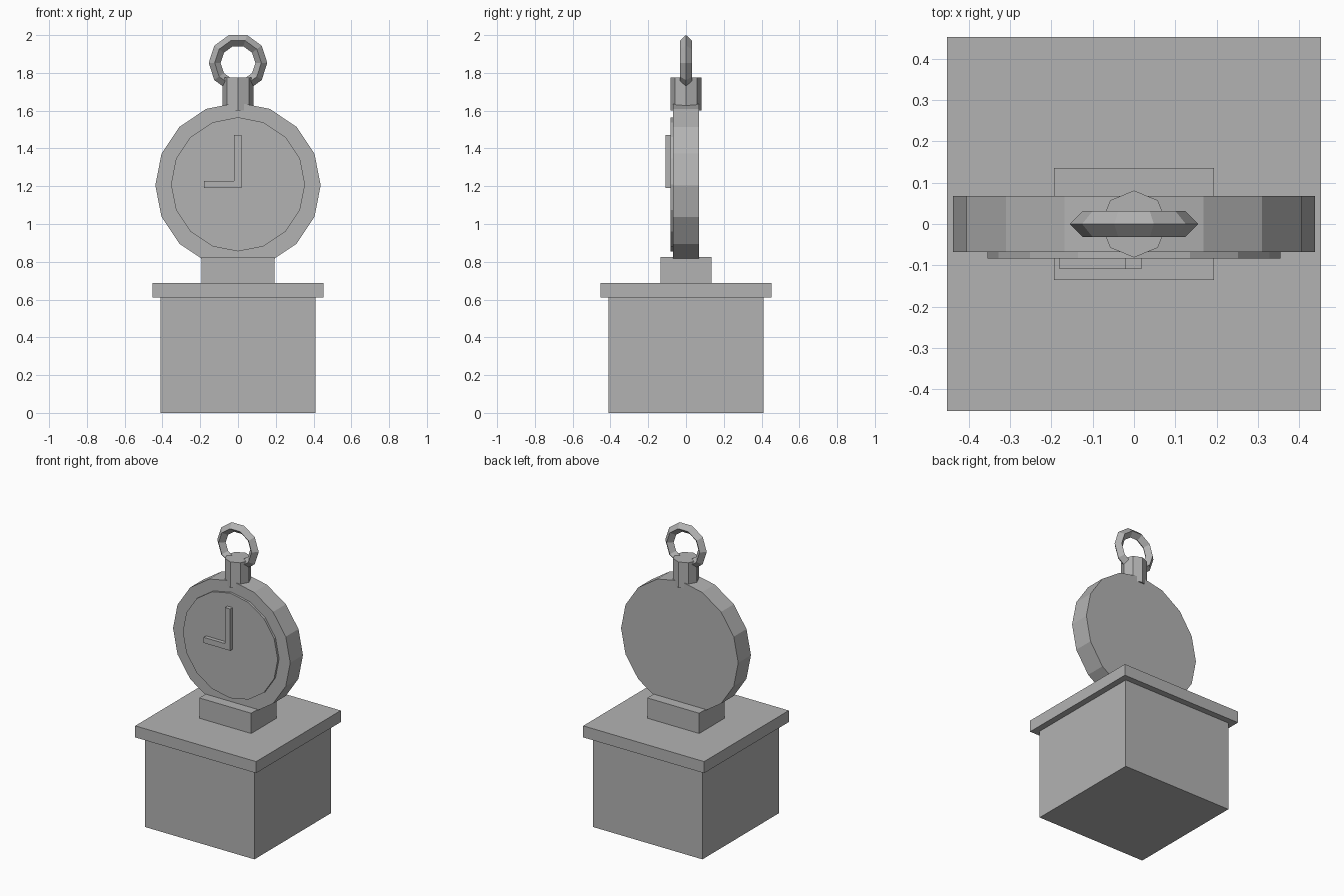
import bpy
from math import pi, cos, sin

cube = bpy.data.objects.get("Cube")
if cube:
    bpy.data.objects.remove(cube, do_unlink=True)

stone = bpy.data.materials.new("plain grey")
stone.use_nodes = True
grey = (0.45, 0.45, 0.45, 1)
stone.diffuse_color = grey
stone.node_tree.nodes["Principled BSDF"].inputs["Base Color"].default_value = grey


def finish(name):
    ob = bpy.context.object
    ob.name = ob.data.name = name
    ob.data.materials.clear()
    ob.data.materials.append(stone)
    return ob


def box(name, half_x, half_y, bottom, top):
    bpy.ops.mesh.primitive_cube_add(size=2, location=(0, 0, (bottom + top) / 2))
    bpy.context.object.scale = (half_x, half_y, (top - bottom) / 2)
    bpy.ops.object.transform_apply(location=False, rotation=False, scale=True)
    return finish(name)


def prism(name, outline, front, back):
    """Extrude an (x, z) outline, counter-clockwise from the front, along y."""
    n = len(outline)
    verts = [(x, y, z) for y in (front, back) for x, z in outline]
    faces = [list(range(n)), list(range(2 * n - 1, n - 1, -1))]
    faces += [(i, i + n, (i + 1) % n + n, (i + 1) % n) for i in range(n)]
    mesh = bpy.data.meshes.new(name)
    mesh.from_pydata(verts, [], faces)
    ob = bpy.data.objects.new(name, mesh)
    bpy.context.collection.objects.link(ob)
    bpy.context.view_layer.objects.active = ob
    return finish(name)


def circle(radius, height, sides=16):
    angles = [2 * pi * i / sides for i in range(sides)]
    return [(radius * cos(a), height + radius * sin(a)) for a in angles]


# Pedestal
box("pedestal", 0.41, 0.41, 0, 0.61)
box("pedestal_slab", 0.452, 0.452, 0.61, 0.688)
box("watch_foot", 0.194, 0.136, 0.688, 0.825)

# Watch case, dial and the joined pair of hands
prism("watch_case", circle(0.438, 1.205), -0.068, 0.068)
prism("dial", circle(0.355, 1.21), -0.083, -0.06)
prism("hands", [(-0.18, 1.19), (0.018, 1.19), (0.018, 1.472),
                (-0.02, 1.472), (-0.02, 1.228), (-0.18, 1.228)], -0.109, -0.075)

# Octagonal neck and hanging ring
bpy.ops.mesh.primitive_cylinder_add(vertices=8, radius=0.081, depth=0.175,
                                    location=(0, 0, 1.6875))
finish("neck")
bpy.ops.mesh.primitive_torus_add(major_segments=10, minor_segments=4,
                                 major_radius=0.1235, minor_radius=0.0315,
                                 location=(0, 0, 1.853), rotation=(pi / 2, 0, 0))
finish("hanging_ring")
